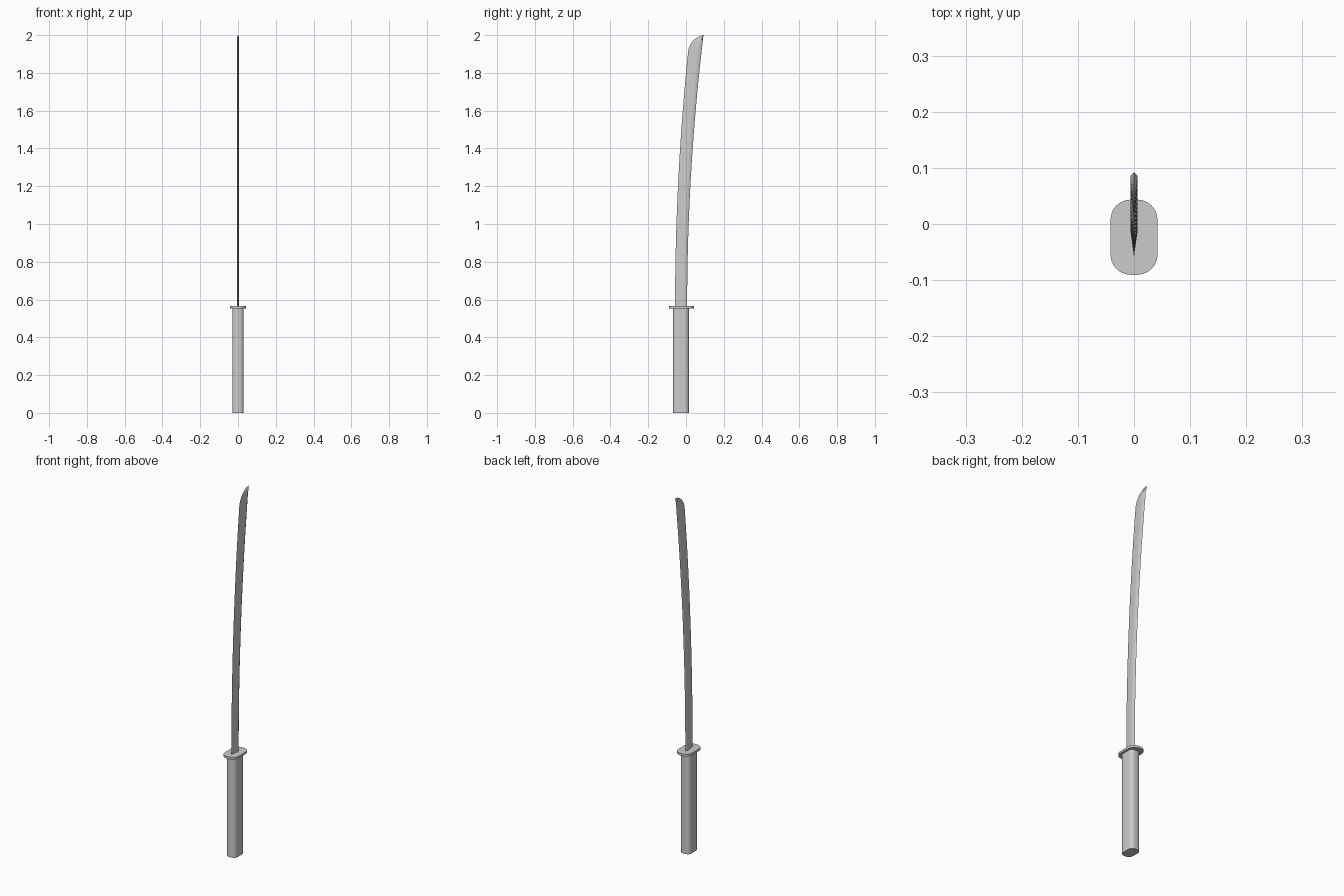
import bpy, bmesh, math

if "Cube" in bpy.data.objects:
    bpy.data.objects.remove(bpy.data.objects["Cube"])


def make_object(name, rings):
    """Loft closed rings of points into a capped solid."""
    bm = bmesh.new()
    loops = [[bm.verts.new(p) for p in ring] for ring in rings]
    n = len(loops[0])
    for a, b in zip(loops, loops[1:]):
        for i in range(n):
            j = (i + 1) % n
            bm.faces.new((a[i], a[j], b[j], b[i]))
    bm.faces.new(loops[0][::-1])
    bm.faces.new(loops[-1])
    bmesh.ops.remove_doubles(bm, verts=bm.verts, dist=1e-5)
    bmesh.ops.recalc_face_normals(bm, faces=bm.faces)
    mesh = bpy.data.meshes.new(name)
    bm.to_mesh(mesh)
    bm.free()
    obj = bpy.data.objects.new(name, mesh)
    bpy.context.collection.objects.link(obj)
    bpy.ops.object.select_all(action='DESELECT')
    obj.select_set(True)
    bpy.context.view_layer.objects.active = obj
    bpy.ops.object.shade_smooth_by_angle(angle=math.radians(30))
    return obj


def rounded_rect(hx, hy, r, cy, z, steps=6):
    ring = []
    for k, (sx, sy) in enumerate([(1, 1), (-1, 1), (-1, -1), (1, -1)]):
        for i in range(steps + 1):
            a = math.pi / 2 * (k + i / steps)
            ring.append((sx * (hx - r) + r * math.cos(a),
                         cy + sy * (hy - r) + r * math.sin(a), z))
    return ring


# Grip and guard
make_object("handle", [rounded_rect(0.03, 0.043, 0.022, -0.026, z) for z in (0, 0.553)])
make_object("guard", [rounded_rect(0.042, 0.067, 0.036, -0.0235, z) for z in (0.553, 0.565)])


# Blade: cutting edge on -y, narrow roofed spine on +y
def spine_y(z):
    return 0.006 + 0.0417 * (z - 0.56) ** 2


def edge_y(z):
    return -0.058 + 0.07 * ((z - 0.56) / 1.36) ** 2


def blade_ring(z, edge):
    back = spine_y(z)
    w = back - edge
    t = 0.006 * min(1, w / 0.03)
    roof, flat = back - 0.17 * w, back - 0.34 * w
    return [(0, edge, z), (t, flat, z), (t, roof, z),
            (0, back, z), (-t, roof, z), (-t, flat, z)]


rows = [(0.55 + 1.37 * i / 16, edge_y(0.55 + 1.37 * i / 16)) for i in range(17)]
# Curved tip
rows += [(1.94, 0.018), (1.958, 0.028), (1.975, 0.042),
         (1.988, 0.06), (1.995, 0.075), (2.0, 0.090)]
make_object("blade", [blade_ring(z, e) for z, e in rows])
